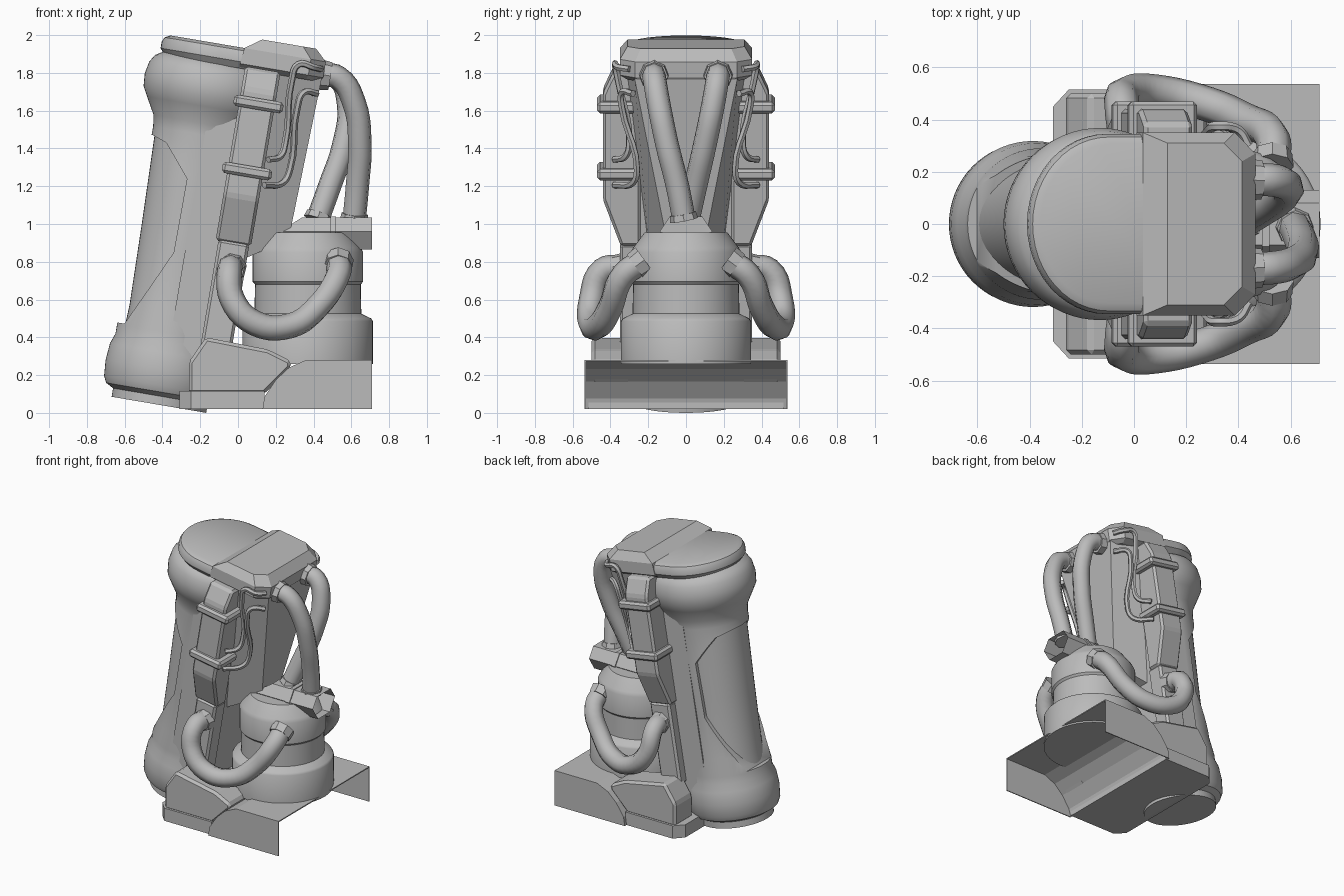
import bpy, bmesh, math
from mathutils import Vector, Matrix

if "Cube" in bpy.data.objects:
    bpy.data.objects.remove(bpy.data.objects["Cube"], do_unlink=True)

grey = bpy.data.materials.new("plain_grey")
grey.use_nodes = True
grey.diffuse_color = (0.5, 0.5, 0.5, 1)
grey.node_tree.nodes["Principled BSDF"].inputs["Base Color"].default_value = (0.5, 0.5, 0.5, 1)

TILT = Matrix.Rotation(math.radians(9.65), 4, 'Y')   # lean of the tank assembly
UPRIGHT = Matrix.Identity(4)


def activate(ob):
    bpy.ops.object.select_all(action='DESELECT')
    ob.select_set(True)
    bpy.context.view_layer.objects.active = ob


def smooth(ob, angle=35):
    activate(ob)
    bpy.ops.object.shade_smooth_by_angle(angle=math.radians(angle))


def finish(name, bm, matrix=UPRIGHT):
    bmesh.ops.recalc_face_normals(bm, faces=bm.faces)
    bm.transform(matrix)
    me = bpy.data.meshes.new(name)
    bm.to_mesh(me)
    bm.free()
    me.materials.append(grey)
    ob = bpy.data.objects.new(name, me)
    bpy.context.collection.objects.link(ob)
    return ob


def prism(name, points, lo, hi, axis='y', matrix=UPRIGHT, bevel=0.0, ends=True, taper=None):
    """Extrude a 2D outline along one axis between lo and hi."""
    def place(p, d):
        return {'x': (d, p[0], p[1]), 'y': (p[0], d, p[1]), 'z': (p[0], p[1], d)}[axis]
    bm = bmesh.new()
    a = [bm.verts.new(place(p, lo)) for p in points]
    b = [bm.verts.new(place(p, hi)) for p in points]
    n = len(points)
    for i in range(n):
        j = (i + 1) % n
        bm.faces.new((a[i], a[j], b[j], b[i]))
    if ends:
        bm.faces.new(a)
        bm.faces.new(b)
    if taper:
        for v in bm.verts:
            taper(v.co)
    if bevel:
        bmesh.ops.recalc_face_normals(bm, faces=bm.faces)
        bmesh.ops.bevel(bm, geom=bm.edges[:], offset=bevel, segments=1,
                        affect='EDGES', clamp_overlap=True)
    return finish(name, bm, matrix)


def box_points(x0, x1, y0, y1):
    return [(x0, y0), (x1, y0), (x1, y1), (x0, y1)]


def lathe(name, profile, cx, matrix=UPRIGHT, segments=48):
    """Turn (radius, height) points about a vertical axis at x = cx."""
    bm = bmesh.new()
    rings = []
    for r, z in profile:
        rings.append([bm.verts.new((cx - r * math.cos(t), r * math.sin(t), z))
                      for t in (2 * math.pi * k / segments for k in range(segments))])
    for lower, upper in zip(rings, rings[1:]):
        for k in range(segments):
            m = (k + 1) % segments
            bm.faces.new((lower[k], lower[m], upper[m], upper[k]))
    bm.faces.new(rings[0])
    bm.faces.new(rings[-1])
    return finish(name, bm, matrix)


def tube(name, points, radius, sides=2):
    cu = bpy.data.curves.new(name, 'CURVE')
    cu.dimensions = '3D'
    cu.bevel_depth, cu.bevel_resolution = radius, sides
    cu.resolution_u, cu.use_fill_caps = 5, True
    sp = cu.splines.new('BEZIER')
    sp.bezier_points.add(len(points) - 1)
    for bp, p in zip(sp.bezier_points, points):
        bp.co = p
        bp.handle_left_type = bp.handle_right_type = 'AUTO'
    cu.materials.append(grey)
    ob = bpy.data.objects.new(name, cu)
    bpy.context.collection.objects.link(ob)
    activate(ob)
    bpy.ops.object.convert(target='MESH')
    smooth(bpy.context.object, 50)


def collar(name, start, toward, radius, depth=0.05):
    """Eight-sided ring where a hose meets a part."""
    s, d = Vector(start), (Vector(toward) - Vector(start)).normalized()
    bm = bmesh.new()
    bmesh.ops.create_cone(bm, cap_ends=True, segments=8, radius1=radius,
                          radius2=radius * 0.93, depth=depth)
    turn = Vector((0, 0, 1)).rotation_difference(d).to_matrix().to_4x4()
    finish(name, bm, Matrix.Translation(s + d * depth / 2) @ turn)


# Leaning tank: bulged ends, waisted shell with a window cut to an inner core
AXIS = -0.42
shell = lathe("tank_shell", [
    (0.254, -0.028), (0.254, 0.018), (0.295, 0.04), (0.312, 0.075), (0.318, 0.16), (0.31, 0.25),
    (0.29, 0.305), (0.29, 0.355), (0.272, 0.48), (0.272, 0.8), (0.28, 1.2), (0.277, 1.42),
    (0.285, 1.48), (0.335, 1.57), (0.363, 1.622), (0.368, 1.69), (0.355, 1.755),
    (0.33, 1.795), (0.295, 1.816), (0.295, 1.84)], AXIS, TILT, 64)
cutter = prism("window_cutter", [(-0.95, 0.365), (-0.672, 0.365), (-0.574, 0.572), (-0.478, 0.78),
                                 (-0.474, 1.177), (-0.614, 1.346), (-0.69, 1.374), (-0.95, 1.374)],
               -0.6, 0.6, matrix=TILT)
cutter.hide_render = True
cut = shell.modifiers.new("window", 'BOOLEAN')
cut.operation, cut.solver, cut.object = 'DIFFERENCE', 'EXACT', cutter
activate(shell)
bpy.ops.object.modifier_apply(modifier=cut.name)
bpy.data.objects.remove(cutter, do_unlink=True)
smooth(shell)
smooth(lathe("tank_core", [(0.25, 0.3), (0.242, 0.47), (0.25, 0.9), (0.264, 1.45)], AXIS, TILT))

# Lid: rounded front plate and a raised chamfered rear block
arc = [math.pi / 2 + math.pi * k / 24 for k in range(25)]


def lid_outline(inset):
    curve = [(AXIS + (0.308 - inset) * math.cos(t), (0.345 - inset) * math.sin(t)) for t in arc]
    return curve + [(-0.15, inset - 0.345), (-0.15, 0.345 - inset)]


bm = bmesh.new()
levels = [(0.03, 1.80), (0, 1.835), (0, 1.87), (0.012, 1.895), (0.04, 1.91)]
rings = [[bm.verts.new((x, y, u)) for x, y in lid_outline(i)] for i, u in levels]
for lower, upper in zip(rings, rings[1:]):
    for k in range(len(lower)):
        m = (k + 1) % len(lower)
        bm.faces.new((lower[k], lower[m], upper[m], upper[k]))
bm.faces.new(rings[0])
bm.faces.new(rings[-1])
smooth(finish("lid_front", bm, TILT))

bm = bmesh.new()


def block_ring(half, front, back, u, corner):
    pts = [(front, -half), (back - corner, -half), (back, corner - half),
           (back, half - corner), (back - corner, half), (front, half)]
    return [bm.verts.new((x, y, u)) for x, y in pts]


rings = [block_ring(0.31, -0.30, 0.13, 1.80, 0.07), block_ring(0.35, -0.30, 0.147, 1.825, 0.08),
         block_ring(0.35, -0.29, 0.147, 1.91, 0.08), block_ring(0.31, -0.205, 0.085, 1.97, 0.07)]
for lower, upper in zip(rings, rings[1:]):
    for k in range(6):
        m = (k + 1) % 6
        bm.faces.new((lower[k], lower[m], upper[m], upper[k]))
bm.faces.new(rings[0])
bm.faces.new(rings[-1])
finish("lid_rear_block", bm, TILT)

# Back wall of the tank and the tapering spine that carries the hoses
prism("back_wall", box_points(-0.42, -0.10, 0.2, 1.82), -0.28, 0.28, matrix=TILT)


def narrow(co):
    low = co.z < 1.5
    rear = co.x > 0
    co.y *= (0.32 if rear else 0.6) if low else (0.85 if rear else 1)


prism("spine", [(-0.12, 0.8), (0.11, 0.95), (0.14, 1.82), (-0.12, 1.82)],
      -0.32, 0.32, matrix=TILT, taper=narrow)

for s, side in ((-1, "right"), (1, "left")):
    # Rails with clamps
    rail = [(0.24, 1.815), (0.385, 1.815), (0.44, 1.70), (0.44, 1.13), (0.345, 0.88), (0.24, 0.88)]
    prism(side + "_rail", [(s * y, u) for y, u in rail], -0.27, -0.08, 'x', TILT, 0.015)
    prism(side + "_lower_rail", [(s * y, u) for y, u in box_points(0.22, 0.35, 0.3, 0.89)],
          -0.255, -0.09, 'x', TILT, 0.015)
    for u in (1.63, 1.27):
        lo, hi = sorted((s * 0.26, s * 0.47))
        prism(side + "_clamp", box_points(-0.30, -0.035, lo, hi), u - 0.03, u + 0.03,
              'z', TILT, 0.015)

    # Thin pipes between lid and rail
    for path in ([(0.44, 0.30, 1.82), (0.40, 0.36, 1.83), (0.32, 0.375, 1.845), (0.285, 0.36, 1.76),
                  (0.25, 0.30, 1.43), (0.225, 0.32, 1.36), (0.16, 0.38, 1.34)],
                 [(0.42, 0.28, 1.69), (0.345, 0.34, 1.695), (0.315, 0.34, 1.62),
                  (0.275, 0.26, 1.29), (0.24, 0.28, 1.22), (0.14, 0.38, 1.205)]):
        tube(side + "_thin_pipe", [(x, s * y, z) for x, y, z in path], 0.018, 1)

    # Looping side hose from rail to pump
    loop = [(x, s * y, z) for x, y, z in [
        (-0.03, 0.33, 0.77), (-0.045, 0.44, 0.755), (-0.03, 0.50, 0.60), (0.09, 0.505, 0.475),
        (0.28, 0.46, 0.462), (0.42, 0.40, 0.56), (0.53, 0.33, 0.73), (0.53, 0.22, 0.81)]]
    tube(side + "_side_hose", loop, 0.067)
    collar(side + "_hose_collar", loop[0], loop[1], 0.078)
    collar(side + "_hose_collar", loop[-1], loop[-2], 0.082, 0.06)

    # Base shoulder
    prism(side + "_base_shoulder", [(-0.26, 0.1), (-0.26, 0.27), (-0.17, 0.40), (0.16, 0.335),
                                    (0.28, 0.275), (0.28, 0.24), (0.14, 0.1)],
          *sorted((s * 0.29, s * 0.50)), bevel=0.025)
    # Side skirt below the arch
    arch = [(0.13, 0.02), (0.14, 0.085), (0.20, 0.175), (0.27, 0.24), (0.36, 0.28), (0.71, 0.28)]
    prism(side + "_skirt", arch + [(0.71, 0.02)], *sorted((s * 0.53, s * 0.537)))

# Base slab and open arched fender
slab = [(-0.25, -0.515), (0.14, -0.515), (0.14, 0.515), (-0.25, 0.515), (-0.31, 0.45), (-0.31, -0.45)]
prism("base_slab", slab, 0.02, 0.115, 'z')
prism("base_core", box_points(-0.22, 0.13, -0.3, 0.3), 0.1, 0.28, 'z')
inner = [(x + 0.006, z - 0.008) for x, z in arch[1:-1]] + [(0.71, 0.272)]
prism("fender_arch", arch + inner[::-1], -0.53, 0.53)

# Pump body and its open hexagonal valve
smooth(lathe("pump", [(0.345, 0.26), (0.345, 0.485), (0.335, 0.5), (0.283, 0.525), (0.28, 0.68),
                      (0.293, 0.695), (0.293, 0.85), (0.28, 0.875), (0.22, 0.955)], 0.37))
hexagon = [(-0.08, 1.035), (0.08, 1.035), (0.13, 0.96), (0.07, 0.865), (-0.07, 0.865), (-0.13, 0.96)]


def slope(co):
    if co.x < 0.5 and co.z > 1:
        co.x = 0.34


prism("valve", hexagon, 0.22, 0.71, 'x', ends=False, taper=slope)
prism("valve_band", [(y * 1.07, 0.95 + (z - 0.95) * 1.07) for y, z in hexagon], 0.49, 0.52, 'x')

# Two tall hoses crossing down to the valve
for name, path in (("outer", [(0.44, -0.17, 1.79), (0.53, -0.168, 1.775), (0.615, -0.145, 1.64),
                              (0.645, -0.10, 1.42), (0.632, -0.045, 1.2), (0.615, -0.01, 1.02)]),
                   ("inner", [(0.44, 0.17, 1.79), (0.53, 0.168, 1.775), (0.585, 0.145, 1.64),
                              (0.56, 0.10, 1.42), (0.485, 0.05, 1.2), (0.42, 0.01, 1.02)])):
    tube(name + "_tall_hose", path, 0.063)
    collar(name + "_top_collar", path[0], path[1], 0.08)
    collar(name + "_valve_collar", path[-1], path[-2], 0.075, 0.035)
